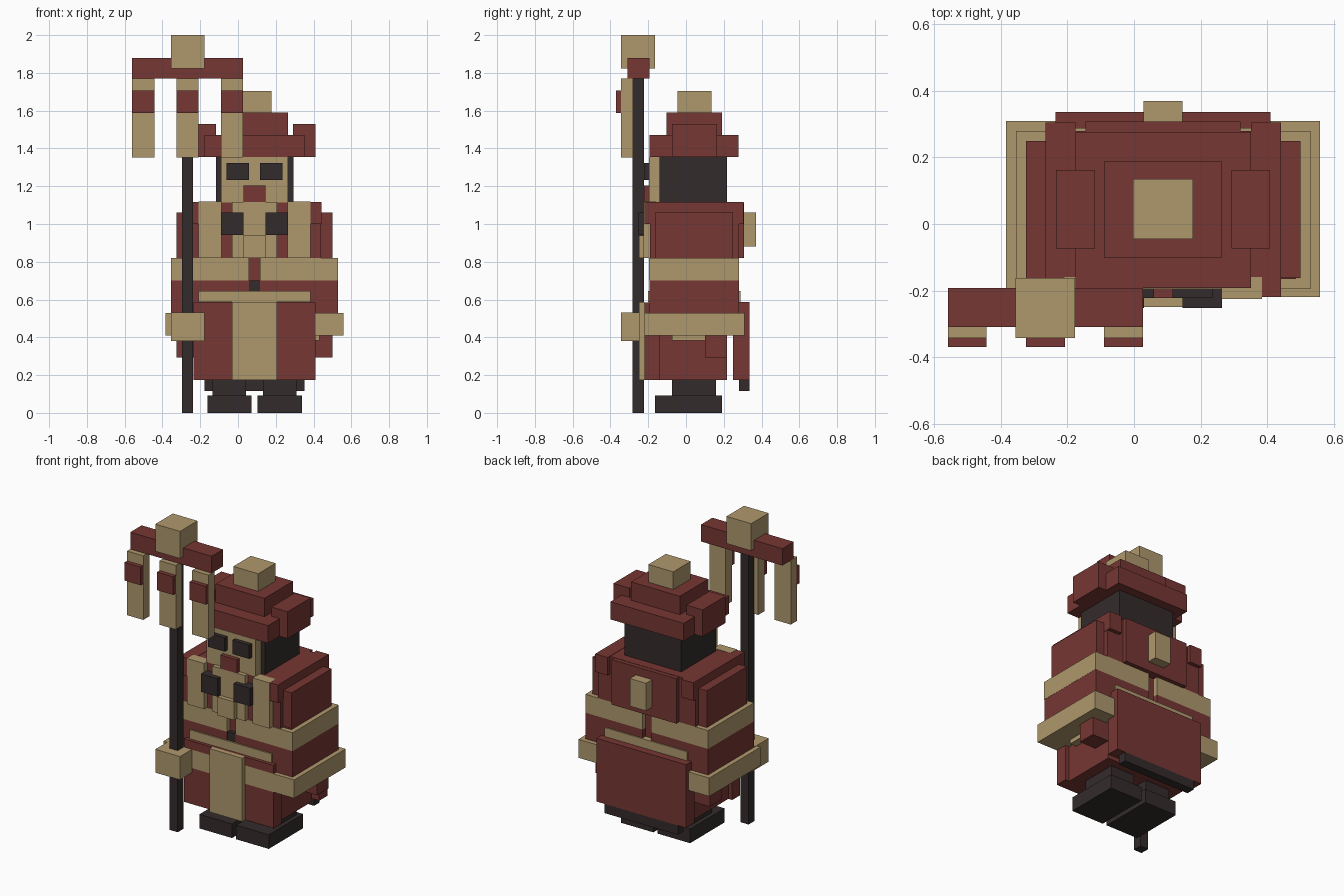
import bpy, bmesh
from mathutils import Vector

CX = 0.0875  # centre line of the figure (the staff stands off to one side)


def material(name, rgb):
    m = bpy.data.materials.new(name)
    m.diffuse_color = (*rgb, 1.0)
    return m


TAN = material("tan", (0.43, 0.315, 0.155))
RED = material("brick_red", (0.18, 0.038, 0.033))
DARK = material("charcoal", (0.033, 0.024, 0.025))


def box(name, mat, x, y, z):
    """Axis-aligned box given by (min, max) on every axis."""
    mesh = bpy.data.meshes.new(name)
    bm = bmesh.new()
    bmesh.ops.create_cube(bm, size=1)
    for v in bm.verts:
        v.co = Vector([(a + b) / 2 + c * (b - a) for (a, b), c in zip((x, y, z), v.co)])
    bm.to_mesh(mesh)
    bm.free()
    mesh.materials.append(mat)
    ob = bpy.data.objects.new(name, mesh)
    bpy.context.collection.objects.link(ob)
    return ob


def mid(name, mat, half, y, z):
    """Box centred on the figure."""
    box(name, mat, (CX - half, CX + half), y, z)


def pair(name, mat, inner, outer, y, z):
    """Two boxes mirrored about the figure's centre line."""
    box(name + "_right", mat, (CX + inner, CX + outer), y, z)
    box(name + "_left", mat, (CX - outer, CX - inner), y, z)


# Feet and legs
pair("foot", DARK, 0.015, 0.25, (-0.165, 0.19), (0, 0.092))
pair("leg", DARK, 0.045, 0.222, (-0.075, 0.16), (0.092, 0.178))

# Lower robe, front panel, apron and rear cloak
mid("robe", RED, 0.295, (-0.16, 0.218), (0.175, 0.53))
mid("robe_front", RED, 0.323, (-0.22, -0.14), (0.175, 0.585))
mid("apron", TAN, 0.118, (-0.25, -0.22), (0.175, 0.588))
mid("cloak", RED, 0.323, (0.25, 0.337), (0.175, 0.587))
mid("cloak_hem", DARK, 0.265, (0.28, 0.337), (0.115, 0.175))
pair("pouch", RED, 0.28, 0.413, (0.10, 0.218), (0.292, 0.42))
pair("pouch_strap", TAN, 0.28, 0.343, (-0.075, 0.10), (0.383, 0.42))

# Waist belt and split torso with its recessed core
mid("waist_belt", TAN, 0.472, (-0.22, 0.31), (0.41, 0.53))
mid("torso_core", RED, 0.40, (-0.165, 0.25), (0.53, 0.83))
pair("torso", RED, 0.03, 0.442, (-0.193, 0.28), (0.53, 0.70))
pair("chest_belt", TAN, 0.03, 0.443, (-0.195, 0.28), (0.70, 0.82))
mid("front_trim", TAN, 0.297, (-0.202, -0.16), (0.587, 0.645))
mid("back_trim", TAN, 0.297, (0.25, 0.288), (0.587, 0.645))
mid("clasp", DARK, 0.03, (-0.19, -0.16), (0.645, 0.70))

# Chest, arms, shoulder straps and back pack
mid("chest", RED, 0.352, (-0.19, 0.28), (0.82, 1.115))
pair("arm", RED, 0.34, 0.413, (-0.163, 0.25), (0.82, 1.06))
pair("shoulder_strap", RED, 0.264, 0.354, (-0.22, 0.305), (1.0, 1.117))
mid("back_plate", RED, 0.233, (0.27, 0.308), (0.82, 1.113))
mid("back_box", TAN, 0.059, (0.30, 0.37), (0.88, 1.06))

# Beard
pair("beard_side", TAN, 0.175, 0.297, (-0.225, -0.16), (0.82, 1.118))
mid("beard", TAN, 0.118, (-0.222, -0.16), (0.82, 1.116))
mid("beard_tip", TAN, 0.06, (-0.25, -0.2), (0.82, 0.94))
pair("beard_bead", DARK, 0.058, 0.177, (-0.252, -0.18), (0.943, 1.06))

# Head
mid("hair", DARK, 0.205, (-0.14, 0.217), (1.115, 1.355))
mid("face", TAN, 0.177, (-0.195, -0.13), (1.115, 1.355))
pair("eye", DARK, 0.028, 0.149, (-0.222, -0.18), (1.233, 1.323))
mid("nose", RED, 0.059, (-0.222, -0.18), (1.115, 1.203))

# Hat
mid("hat_brim", RED, 0.264, (-0.193, 0.277), (1.355, 1.47))
mid("hat_crown", RED, 0.176, (-0.103, 0.19), (1.47, 1.59))
pair("hat_flap", RED, 0.205, 0.322, (-0.073, 0.163), (1.355, 1.53))
mid("hat_top", TAN, 0.09, (-0.045, 0.135), (1.59, 1.705))

# Staff with hand, crossbar and hanging banners
box("staff", DARK, (-0.296, -0.237), (-0.283, -0.222), (0, 1.80))
box("hand", TAN, (-0.356, -0.178), (-0.343, -0.165), (0.38, 0.532))
box("crossbar", RED, (-0.56, 0.027), (-0.31, -0.193), (1.77, 1.88))
box("staff_cap", TAN, (-0.356, -0.178), (-0.343, -0.163), (1.823, 2.0))
for i in range(3):
    x0 = -0.56 + i * 0.235
    x = (x0, x0 + 0.117)
    box(f"banner_{i + 1}", TAN, x, (-0.343, -0.28), (1.352, 1.77))
    box(f"banner_patch_{i + 1}", RED, x, (-0.37, -0.34), (1.588, 1.706))
